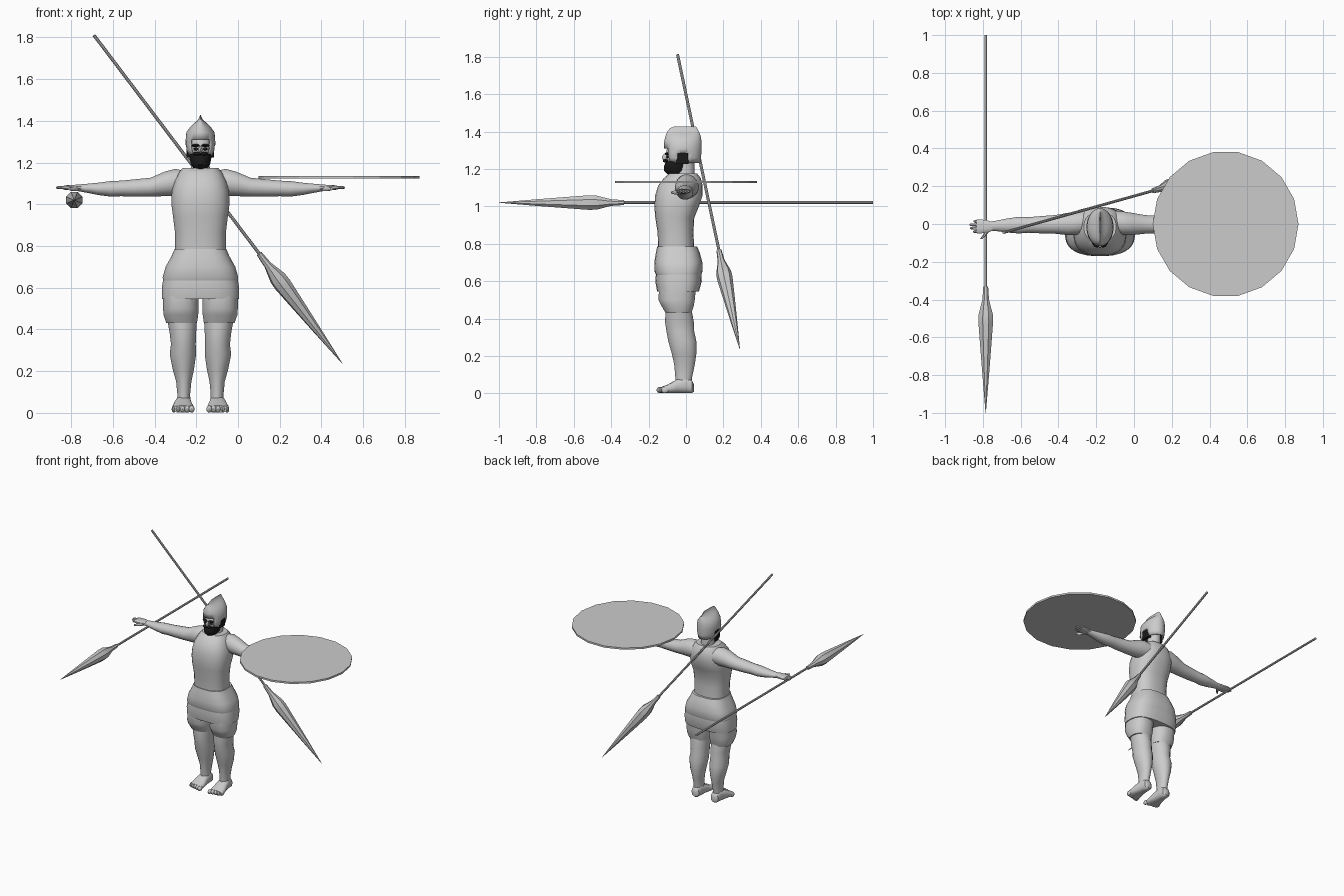
import bpy, bmesh, math
from mathutils import Vector

cube = bpy.data.objects.get("Cube")
if cube:
    bpy.data.objects.remove(cube, do_unlink=True)

CX = -0.18  # body centre line


def material(name, rgb):
    m = bpy.data.materials.new(name)
    m.use_nodes = True
    m.diffuse_color = (*rgb, 1)
    m.node_tree.nodes["Principled BSDF"].inputs["Base Color"].default_value = (*rgb, 1)
    return m


GREY = material("plain grey", (0.6, 0.6, 0.6))
BLACK = material("beard black", (0.01, 0.01, 0.01))


def finish(name, bm, mat, angle=40):
    bmesh.ops.recalc_face_normals(bm, faces=bm.faces)
    me = bpy.data.meshes.new(name)
    bm.to_mesh(me)
    bm.free()
    ob = bpy.data.objects.new(name, me)
    bpy.context.collection.objects.link(ob)
    me.materials.append(mat)
    bpy.ops.object.select_all(action='DESELECT')
    ob.select_set(True)
    bpy.context.view_layer.objects.active = ob
    bpy.ops.object.shade_smooth_by_angle(angle=math.radians(angle))
    return ob


def loft(name, axis, rows, mat=GREY, n=20, power=2.0, cut=None):
    """Skin oval rings; each row is (position, centre a, centre b, radius a, radius b)."""
    bm = bmesh.new()
    rings = []
    for p, ca, cb, ra, rb in rows:
        ring = []
        for i in range(n):
            t = math.tau * (i + 0.5) / n
            c, s = math.cos(t), math.sin(t)
            a = ca + ra * math.copysign(abs(c) ** (2 / power), c)
            b = cb + rb * math.copysign(abs(s) ** (2 / power), s)
            co = {'x': (p, a, b), 'y': (a, p, b), 'z': (a, b, p)}[axis]
            ring.append(bm.verts.new(co))
        rings.append(ring)
    for lo, hi in zip(rings, rings[1:]):
        for i in range(n):
            j = (i + 1) % n
            bm.faces.new((lo[i], lo[j], hi[j], hi[i]))
    if cut is None:
        bm.faces.new(rings[0])
    bm.faces.new(rings[-1])
    if cut:
        gone = [f for f in bm.faces if cut(f.calc_center_median())]
        bmesh.ops.delete(bm, geom=gone, context='FACES')
    return finish(name, bm, mat)


def upright(name, rows, **kw):
    """Loft on the centre line; each row is (z, half width, front y, back y)."""
    return loft(name, 'z', [(z, CX, (f + b) / 2, w, (b - f) / 2) for z, w, f, b in rows], **kw)


def ball(name, centre, size, mat=GREY):
    bm = bmesh.new()
    bmesh.ops.create_uvsphere(bm, u_segments=12, v_segments=8, radius=1)
    for v in bm.verts:
        v.co = Vector(centre) + v.co * Vector(size)
    return finish(name, bm, mat)


# Torso armour
upright("cuirass", [
    (0.77, .122, -.15, .045), (0.86, .122, -.152, .04), (0.94, .132, -.165, .045),
    (1.00, .14, -.17, .07), (1.06, .138, -.165, .09), (1.11, .125, -.15, .09),
    (1.15, .105, -.12, .08), (1.175, .085, -.09, .06)], n=28, power=2.5)

# Layered skirt
upright("hip_wrap", [
    (0.63, .18, -.16, .08), (0.65, .182, -.168, .088), (0.70, .168, -.17, .088),
    (0.75, .14, -.162, .075), (0.785, .125, -.155, .06)], n=28, power=2.8)
upright("skirt", [
    (0.545, .186, -.155, .07), (0.60, .186, -.165, .085), (0.65, .178, -.16, .082)],
    n=28, power=2.8)

# Neck and head
upright("neck", [(1.13, .055, -.06, .05), (1.18, .045, -.055, .045), (1.25, .045, -.06, .045)])
ball("head", (CX, -.03, 1.275), (.058, .078, .085))
ball("nose", (CX, -.112, 1.262), (.009, .016, .018))


# Helmet with face opening and ear notches
def opening(c):
    face = c.y < -.07 and abs(c.x - CX) < .042 and c.z < 1.30
    ear = -.05 < c.y < .015 and c.z < 1.285
    return face or ear


helmet = upright("helmet", [
    (1.232, .06, -.105, .078), (1.26, .07, -.115, .08), (1.285, .072, -.118, .083),
    (1.31, .071, -.118, .084), (1.345, .068, -.117, .084), (1.37, .05, -.112, .08),
    (1.39, .03, -.105, .074), (1.402, .014, -.098, .068), (1.418, .005, -.085, .06),
    (1.428, .002, -.06, .05)], n=32, cut=opening)
shell = helmet.modifiers.new("thickness", 'SOLIDIFY')
shell.thickness = .006

# Beard, moustache, brows and hair at the ears
upright("beard", [
    (1.168, .03, -.095, -.02), (1.19, .046, -.118, .012), (1.215, .052, -.118, .015),
    (1.24, .054, -.108, .015)], mat=BLACK)
for side, s in (("right", -1), ("left", 1)):
    ball(side + "_moustache", (CX + s * .016, -.11, 1.243), (.02, .014, .009), BLACK)
    ball(side + "_brow", (CX + s * .023, -.1, 1.282), (.021, .014, .007), BLACK)
    ball(side + "_eye", (CX + s * .022, -.098, 1.265), (.011, .008, .007), BLACK)
    loft(side + "_sideburn", 'z', [
        (z, CX + s * .05, -.018, .016, .033) for z in (1.225, 1.26, 1.292)],
        mat=BLACK, n=12, power=5)

# Limbs, built once for each side
for side, s in (("right", -1), ("left", 1)):
    # Shorts and leg
    hx = CX + s * .094
    loft(side + "_shorts", 'z', [
        (0.43, CX + s * .09, -.04, .074, .07), (0.47, hx, -.045, .084, .088),
        (0.50, hx, -.05, .086, .098), (0.57, hx, -.045, .086, .1)], power=2.4)
    loft(side + "_leg", 'z', [
        (z, CX + s * x, y, rx, ry) for z, x, y, rx, ry in (
            (.03, .08, -.012, .033, .04), (.09, .08, -.012, .031, .046),
            (.15, .08, -.008, .037, .055), (.21, .082, -.01, .052, .066),
            (.28, .084, -.02, .064, .076), (.33, .082, -.03, .06, .075),
            (.38, .084, -.035, .064, .078), (.45, .088, -.04, .072, .07))])

    # Foot and toes
    fx = CX + s * .08
    loft(side + "_foot", 'y', [
        (.042, fx, .028, .016, .02), (.032, fx, .036, .03, .035), (0, fx, .046, .035, .045),
        (-.05, CX + s * .083, .038, .042, .037), (-.095, CX + s * .084, .025, .052, .024),
        (-.13, CX + s * .084, .018, .052, .017)], n=16, power=2.5)
    for i in range(5):
        ball(f"{side}_toe_{i + 1}", (CX + s * (.042 + .0215 * i), -.137 + .006 * i, .018),
             (.014 - .001 * i, .021, .017))

    # Arm from shoulder to wrist
    loft(side + "_arm", 'x', [
        (CX + s * x, y, z, ry, rz) for x, y, z, ry, rz in (
            (.07, .01, 1.105, .06, .055), (.12, .005, 1.105, .063, .066),
            (.17, 0, 1.098, .06, .06), (.24, -.002, 1.082, .05, .046),
            (.32, -.004, 1.078, .046, .042), (.38, -.005, 1.076, .042, .038),
            (.43, -.006, 1.074, .045, .038), (.49, -.008, 1.074, .038, .03),
            (.55, -.01, 1.077, .028, .021), (.59, -.012, 1.079, .024, .016))], n=16)

    # Hand, fingers and thumb
    loft(side + "_palm", 'x', [
        (CX + s * x, -.013, 1.08, ry, rz) for x, ry, rz in (
            (.57, .024, .016), (.60, .034, .014), (.64, .039, .012), (.655, .036, .01))],
        n=12, power=2.6)
    for i, reach in enumerate((.672, .688, .692, .67)):
        y = -.04 + .018 * i
        loft(f"{side}_finger_{i + 1}", 'x', [
            (CX + s * x, y, 1.08, r, r) for x, r in (
                (.64, .009), (reach - .008, .008), (reach, .004))], n=8)
    loft(side + "_thumb", 'y', [
        (y, CX + s * x, 1.074, r, r) for y, x, r in (
            (-.03, .59, .012), (-.06, .612, .011), (-.08, .63, .006))], n=8)


# Spears
def spear(name, butt, tip):
    butt, tip = Vector(butt), Vector(tip)
    ob = loft(name, 'z', [
        (d, 0, 0, r, r) for d, r in (
            (0, .008), (1.33, .008), (1.331, .014), (1.40, .019), (1.48, .041),
            (1.52, .042), (1.62, .034), (1.80, .019), (2, .001))], n=8)
    ob.location = butt
    ob.rotation_mode = 'QUATERNION'
    ob.rotation_quaternion = (tip - butt).to_track_quat('Z', 'Y')


spear("held_spear", (-.785, 1, 1.02), (-.785, -1, 1.02))
spear("back_spear", (-.69, -.045, 1.81), (.49, .285, .25))

# Round shield lying flat above the left arm
bm = bmesh.new()
bmesh.ops.create_cone(bm, cap_ends=True, segments=18, radius1=.386, radius2=.386, depth=.013)
corner = max(bm.verts, key=lambda v: v.co.x).co
bmesh.ops.rotate(bm, verts=bm.verts, cent=(0, 0, 0),
                 matrix=Vector((corner.x, corner.y, 0)).rotation_difference(
                     Vector((1, 0, 0))).to_matrix())
bmesh.ops.translate(bm, verts=bm.verts, vec=(.485, 0, 1.13))
finish("shield", bm, GREY, 15)
